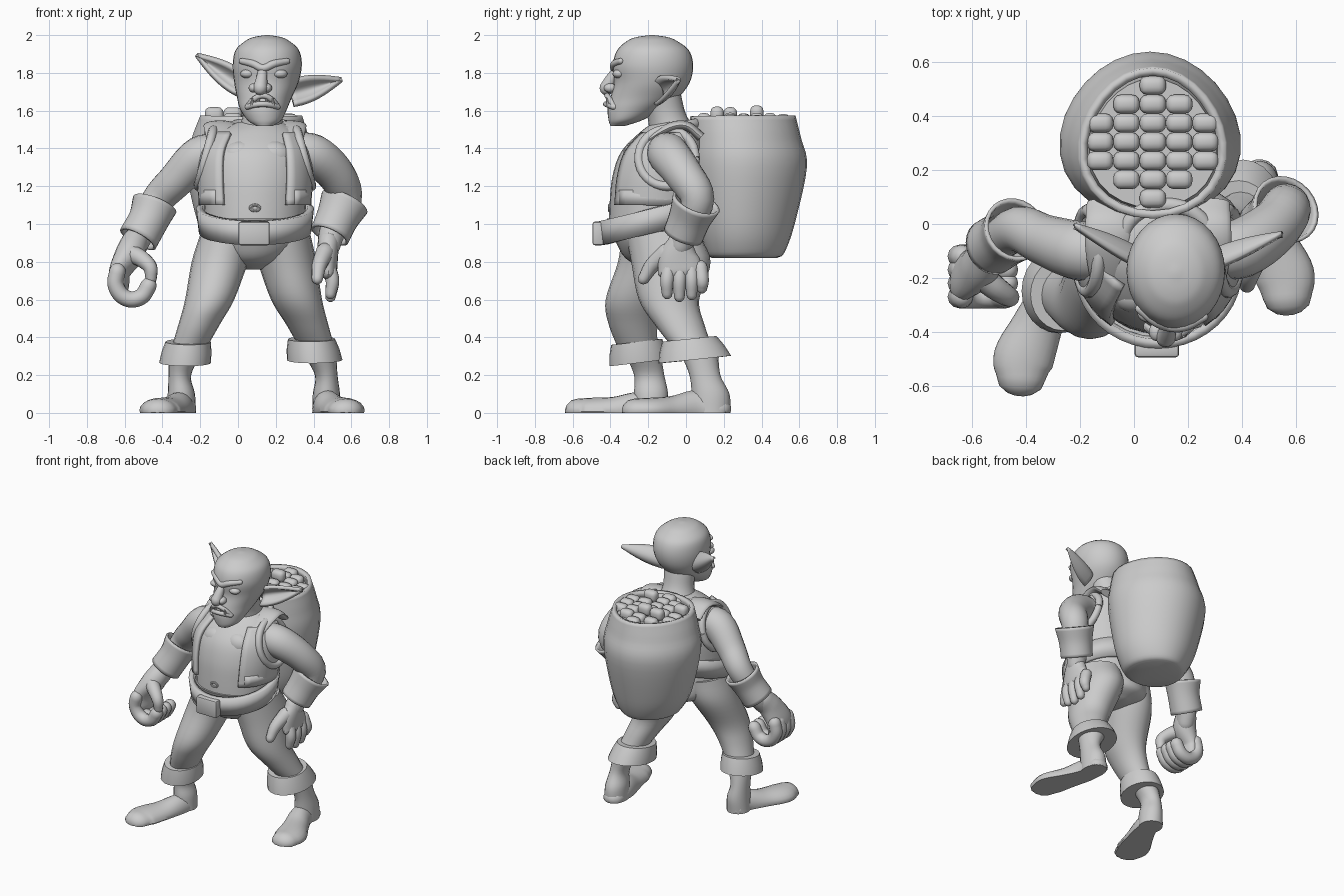
import bpy, bmesh, random
from math import sin, cos, pi, hypot, radians
from mathutils import Vector

random.seed(4)
if "Cube" in bpy.data.objects:
    bpy.data.objects.remove(bpy.data.objects["Cube"])

grey = bpy.data.materials.new("plain grey")
grey.use_nodes = True
grey.diffuse_color = (0.6, 0.6, 0.6, 1)
grey.node_tree.nodes["Principled BSDF"].inputs["Base Color"].default_value = grey.diffuse_color
parts = []


def finish(name, bm, thick=0):
    """Turn a bmesh into a named object, with optional wall thickness."""
    bmesh.ops.recalc_face_normals(bm, faces=bm.faces)
    mesh = bpy.data.meshes.new(name)
    bm.to_mesh(mesh)
    bm.free()
    mesh.materials.append(grey)
    obj = bpy.data.objects.new(name, mesh)
    bpy.context.collection.objects.link(obj)
    if thick:
        wall = obj.modifiers.new("wall", "SOLIDIFY")
        wall.thickness, wall.offset = thick, 0
    parts.append(obj)
    return obj


def sample(points, steps):
    """Smooth curve through (x, y, z, radius, radius) points."""
    rows = [Vector(p if len(p) == 5 else p + p[3:]) for p in points]
    rows = [2 * rows[0] - rows[1]] + rows + [2 * rows[-1] - rows[-2]]
    out = []
    for a, b, c, d in zip(rows, rows[1:], rows[2:], rows[3:]):
        for k in range(steps):
            t = k / steps
            out.append((b * 2 + (c - a) * t + (a * 2 - b * 5 + c * 4 - d) * t * t
                        + (b * 3 - a - c * 3 + d) * t ** 3) / 2)
    return out + [rows[-2]]


def tube(name, points, seg=20, steps=5, flat=False, caps=True, dome=False,
         tilt=0, taper=0, thick=0, gap=0, floor=False):
    """Skin elliptical rings along a path; flat keeps rings level, gap opens the front."""
    rows = sample(points, steps)
    centres = [Vector(r[:3]) for r in rows]
    tangents = [(centres[min(i + 1, len(rows) - 1)] - centres[max(i - 1, 0)]).normalized()
                for i in range(len(rows))]
    rings = [(c, t, r[3], r[4]) for c, t, r in zip(centres, tangents, rows)]
    if dome:
        for end, sign in ((0, -1), (-1, 1)):
            c, t, a, b = rings[end]
            extra = [(c + t * sign * min(a, b) * sin(w), t, a * cos(w), b * cos(w))
                     for w in map(radians, (30, 60, 80))]
            rings = extra[::-1] + rings if sign < 0 else rings + extra
    bm = bmesh.new()
    side = Vector((1, 0, 0)) if abs(rings[0][1].x) < 0.9 else Vector((0, 0, 1))
    loops = []
    for c, t, a, b in rings:
        if flat:
            u, v = Vector((1, 0, 0)), Vector((0, 1, 0))
        else:
            u = side = (side - t * side.dot(t)).normalized()
            v = t.cross(u)
        loop = []
        for k in range(seg):
            w = 2 * pi * k / seg
            p = c + u * a * (1 - taper * sin(w)) * cos(w) + v * b * sin(w)
            p.z += tilt * (p.y - c.y)
            if floor:
                p.z = max(p.z, 0)
            loop.append(bm.verts.new(p))
        loops.append(loop)
    for low, high in zip(loops, loops[1:]):
        for k in range(seg):
            j = (k + 1) % seg
            if abs(k + 0.5 - seg * 0.75) > gap:
                bm.faces.new((low[k], low[j], high[j], high[k]))
    if caps:
        bm.faces.new(loops[0])
        if caps != "start":
            bm.faces.new(loops[-1])
    bmesh.ops.delete(bm, geom=[v for v in bm.verts if not v.link_faces], context="VERTS")
    return finish(name, bm, thick)


def ball(name, centre, size):
    bm = bmesh.new()
    bmesh.ops.create_uvsphere(bm, u_segments=16, v_segments=10, radius=1)
    bmesh.ops.scale(bm, vec=size, verts=bm.verts)
    bmesh.ops.translate(bm, vec=centre, verts=bm.verts)
    return finish(name, bm)


def block(name, centre, size, round_off, segments):
    """Box with rounded edges."""
    bm = bmesh.new()
    bmesh.ops.create_cube(bm, size=1)
    bmesh.ops.scale(bm, vec=size, verts=bm.verts)
    bmesh.ops.translate(bm, vec=centre, verts=bm.verts)
    bmesh.ops.bevel(bm, geom=bm.edges[:], offset=round_off, segments=segments,
                    profile=0.5, affect="EDGES")
    return finish(name, bm)


def ear(name, base, tip, half_width):
    """Cupped leaf that opens to the front."""
    base, tip = Vector(base), Vector(tip)
    axis = tip - base
    up = (Vector((0, 0, 1)) - axis * axis.z / axis.length_squared).normalized()
    bm = bmesh.new()
    grid = []
    for i in range(13):
        t = i / 12
        width = half_width * sin(pi * (0.4 + 0.59 * t))
        grid.append([bm.verts.new(base + axis * t + up * width * s
                                  + Vector((0, 1, 0)) * width * (0.5 - s * s))
                     for s in [k / 4 - 1 for k in range(9)]])
    for a, b in zip(grid, grid[1:]):
        for k in range(8):
            bm.faces.new((a[k], a[k + 1], b[k + 1], b[k]))
    finish(name, bm, 0.025)


def ring_path(cx, cy, cz, ry, rz, radius, lean=0):
    """Closed loop facing sideways, for armhole trims."""
    return [(cx + lean * sin(w), cy + ry * cos(w), cz + rz * sin(w), radius)
            for w in [2 * pi * k / 16 for k in range(17)]]


# Torso, chest and neck
trunk = [(.09, -.17, .93, .26, .24), (.09, -.16, 1.1, .27, .245), (.09, -.15, 1.25, .28, .24),
         (.09, -.13, 1.38, .27, .215), (.1, -.08, 1.48, .22, .17), (.12, -.06, 1.54, .12, .11)]
tube("torso", trunk, seg=32, flat=True)
tube("neck", [(.11, -.05, 1.45, .14), (.13, -.1, 1.57, .105), (.14, -.14, 1.7, .11)], flat=True)
for s, label in ((-1, "right"), (1, "left")):
    ball(label + "_chest", (.1 + s * .085, -.265, 1.36), (.1, .07, .08))
tube("navel", [(.09 + .025 * cos(w), -.405, 1.085 + .015 * sin(w), .008)
               for w in [pi * k / 4 for k in range(9)]], seg=8, steps=2)

# Open vest with collar, shoulder bands and armhole trims
shell = [(x, y, z, a + .015, b + .015) for x, y, z, a, b in trunk[1:5]]
tube("vest", shell, seg=40, flat=True, caps=False, thick=.025, gap=4)
tube("vest_hem", [(.09, -.16, z, .29, .265) for z in (1.1, 1.18)], seg=40, steps=1, flat=True,
     caps=False, thick=.02, gap=5)
tube("collar", [(.12 + .16 * cos(w), -.06 + .13 * sin(w), 1.505 + .03 * sin(w), .028)
                for w in [radians(-50 + 28 * k) for k in range(11)]], dome=True)
for s, label in ((-1, "right"), (1, "left")):
    x = .09 + s * .185
    tube(label + "_shoulder_band", [(x, .08, 1.46, .08, .025), (x, .0, 1.52, .085, .025),
                                    (x, -.1, 1.505, .085, .025), (x, -.24, 1.41, .06, .02),
                                    (x, -.3, 1.3, .04, .01)])
    tube(label + "_armhole_trim",
         ring_path(.09 + s * .26, -.1, 1.35, .15, .15, .025, -s * .04), seg=10, steps=2)

# Belt and buckle
tube("belt", [(.09, -.17, .955, .28, .26), (.09, -.17, 1.085, .295, .275)], seg=40, steps=1,
     flat=True, caps=False, thick=.035, tilt=.25)
block("buckle", (.085, -.465, .95), (.165, .06, .125), .012, 2)

# Trousers
tube("hips", [(.08, -.1, .76, .05, .09), (.08, -.11, .81, .18, .2), (.09, -.14, .9, .26, .23),
              (.09, -.17, 1.03, .27, .25)], seg=28, flat=True)
tube("right_trouser", [(-.04, -.15, .96, .155, .19), (-.095, -.18, .8, .15, .18),
                       (-.15, -.27, .6, .13, .155), (-.205, -.28, .47, .11, .13),
                       (-.27, -.25, .32, .09, .1)], flat=True)
tube("left_trouser", [(.225, -.13, .96, .155, .19), (.26, -.08, .8, .155, .21),
                      (.31, -.09, .6, .135, .16), (.37, -.03, .46, .11, .13),
                      (.43, .05, .32, .09, .1)], flat=True)

# Boots: cuff, shaft and flat-soled foot
tube("right_cuff", [(-.265, -.26, .365, .11, .125), (-.28, -.25, .275, .125, .145)], seg=24,
     steps=2, flat=True, thick=.03, tilt=.12)
tube("left_cuff", [(.39, .02, .38, .115, .135), (.405, .045, .29, .135, .18)], seg=24,
     steps=2, flat=True, thick=.03, tilt=.1)
tube("right_boot", [(-.28, -.23, .32, .09, .095), (-.308, -.195, .2, .06, .08),
                    (-.3, -.185, .1, .072, .09), (-.3, -.185, 0, .078, .085)], flat=True)
tube("left_boot", [(.43, .07, .32, .09, .1), (.467, .1, .2, .06, .082),
                   (.468, .13, .1, .072, .1), (.468, .135, 0, .075, .1)], flat=True)
tube("right_foot", [(-.3, -.16, .02, .07, .06), (-.31, -.25, .02, .075, .09),
                    (-.36, -.38, .01, .095, .075), (-.41, -.5, .01, .112, .07),
                    (-.42, -.575, .01, .09, .065)], dome=True, floor=True)
tube("left_foot", [(.465, .18, .02, .07, .06), (.47, .06, .02, .075, .1),
                   (.515, -.07, .01, .09, .08), (.56, -.19, .01, .11, .07),
                   (.57, -.275, .01, .09, .065)], dome=True, floor=True)

# Arms and flared bracers
tube("right_arm", [(-.08, -.1, 1.37, .1), (-.2, -.1, 1.355, .11), (-.33, -.06, 1.23, .095),
                   (-.43, -.02, 1.12, .085), (-.52, -.08, .94, .07), (-.55, -.12, .86, .06)],
     dome=True)
tube("left_arm", [(.28, -.1, 1.38, .1), (.4, -.09, 1.365, .11), (.52, -.01, 1.26, .1),
                  (.565, .06, 1.13, .09), (.5, .0, .96, .07), (.48, -.03, .88, .06)],
     dome=True)
tube("right_bracer", [(-.44, -.02, 1.105, .115), (-.475, -.05, 1.02, .1), (-.53, -.085, .92, .1)],
     seg=24, caps=False, thick=.015)
tube("left_bracer", [(.565, .055, 1.115, .125), (.525, .02, 1.03, .105), (.485, -.015, .94, .1)],
     seg=24, caps=False, thick=.015)

# Right hand, curled into a hollow grip
tube("right_palm", [(-.545, -.11, .91, .07), (-.575, -.16, .84, .075, .085),
                    (-.625, -.19, .75, .055, .1), (-.63, -.195, .67, .05, .1)], dome=True)
for n in range(4):
    y = -.27 + .05 * n
    tube("right_finger", [(-.56 + .09 * cos(w), y, .7 + .1 * sin(w), .043)
                          for w in [radians(150 + 39 * k) for k in range(6)]], seg=12, dome=True)
tube("right_thumb", [(-.56, -.2, .84, .05), (-.51, -.24, .815, .045), (-.465, -.27, .77, .038),
                     (-.46, -.27, .71, .03)], seg=12, dome=True)

# Left hand, hanging open
tube("left_palm", [(.48, -.03, .91, .055, .065), (.475, -.04, .83, .055, .105),
                   (.48, -.03, .75, .045, .12)], dome=True)
for y, low in ((.085, .66), (.03, .625), (-.035, .615), (-.1, .63)):
    tube("left_finger", [(.48, y * .9, .77, .038), (.5, y, .7, .036), (.49, y, low, .028)],
         seg=12, dome=True)
tube("left_thumb", [(.46, -.1, .85, .05), (.43, -.18, .78, .04), (.42, -.225, .71, .03)],
     seg=12, dome=True)

# Head
tube("head", [(.14, -.36, 1.52, .045, .04), (.14, -.32, 1.55, .09, .09),
              (.135, -.27, 1.61, .125, .145), (.14, -.22, 1.67, .145, .18),
              (.15, -.18, 1.75, .17, .2), (.155, -.175, 1.84, .183, .213),
              (.155, -.175, 1.92, .168, .19), (.155, -.18, 1.97, .115, .13),
              (.155, -.18, 1.99, .07, .08), (.155, -.18, 2, .01, .01)], seg=32, flat=True)
ear("right_ear", (.02, -.13, 1.735), (-.22, -.01, 1.895), .06)
ear("left_ear", (.28, -.14, 1.69), (.55, -.04, 1.765), .065)

# Face
tube("nose", [(.133, -.355, 1.83, .022), (.125, -.395, 1.77, .03), (.118, -.42, 1.72, .038)],
     dome=True)
tube("brow", [(.02, -.315, 1.862, .016), (.08, -.36, 1.848, .02), (.133, -.38, 1.825, .02),
              (.19, -.378, 1.848, .02), (.26, -.345, 1.862, .016)], dome=True)
for s, label in ((-1, "right"), (1, "left")):
    ball(label + "_eye", (.137 + s * .085, -.342 - s * .012, 1.795), (.04, .035, .024))
    ball(label + "_nostril", (.118 + s * .035, -.4, 1.72), (.027, .035, .025))
    for offset in (.022, .055):
        tube("tooth", [(.13 + s * offset, -.41, 1.63, .013), (.13 + s * offset, -.42, 1.665, .004)],
             seg=8, dome=True)
for label, rise, bulge in (("upper_lip", .06, .008), ("lower_lip", .015, .014)):
    tube(label, [(.13 + .08 * k, -.41 - bulge + .04 * k * k, 1.62 + rise * (1 - k * k), .015)
                 for k in (-1, -.6, 0, .6, 1)], seg=12, dome=True)

# Sack filled with boxy lumps
tube("sack", [(.08, .31, .835, .16, .17), (.08, .315, .86, .2, .195), (.07, .32, 1, .265, .24),
              (.06, .33, 1.3, .32, .295), (.065, .315, 1.45, .295, .28), (.07, .3, 1.57, .255, .265)],
     seg=28, flat=True, caps="start", thick=.03, taper=.12)
tube("sack_filling", [(.07, .3, 1.45, .25, .25), (.07, .3, 1.54, .235, .24)], seg=28, steps=1,
     flat=True, taper=.12)
for i in range(-2, 3):
    for j in range(-3, 4):
        if hypot(i * 1.25, j) < 3.1:
            height = random.uniform(1.535, 1.55) + (.04 if random.random() < .12 else 0)
            block("lump", (.07 + .098 * i, .305 + .07 * j, height), (.098, .07, .08), .028, 3)

# Smooth shading with crisp rims
bpy.ops.object.select_all(action="DESELECT")
for obj in parts:
    obj.select_set(True)
bpy.context.view_layer.objects.active = parts[0]
bpy.ops.object.shade_smooth_by_angle(angle=radians(40))
